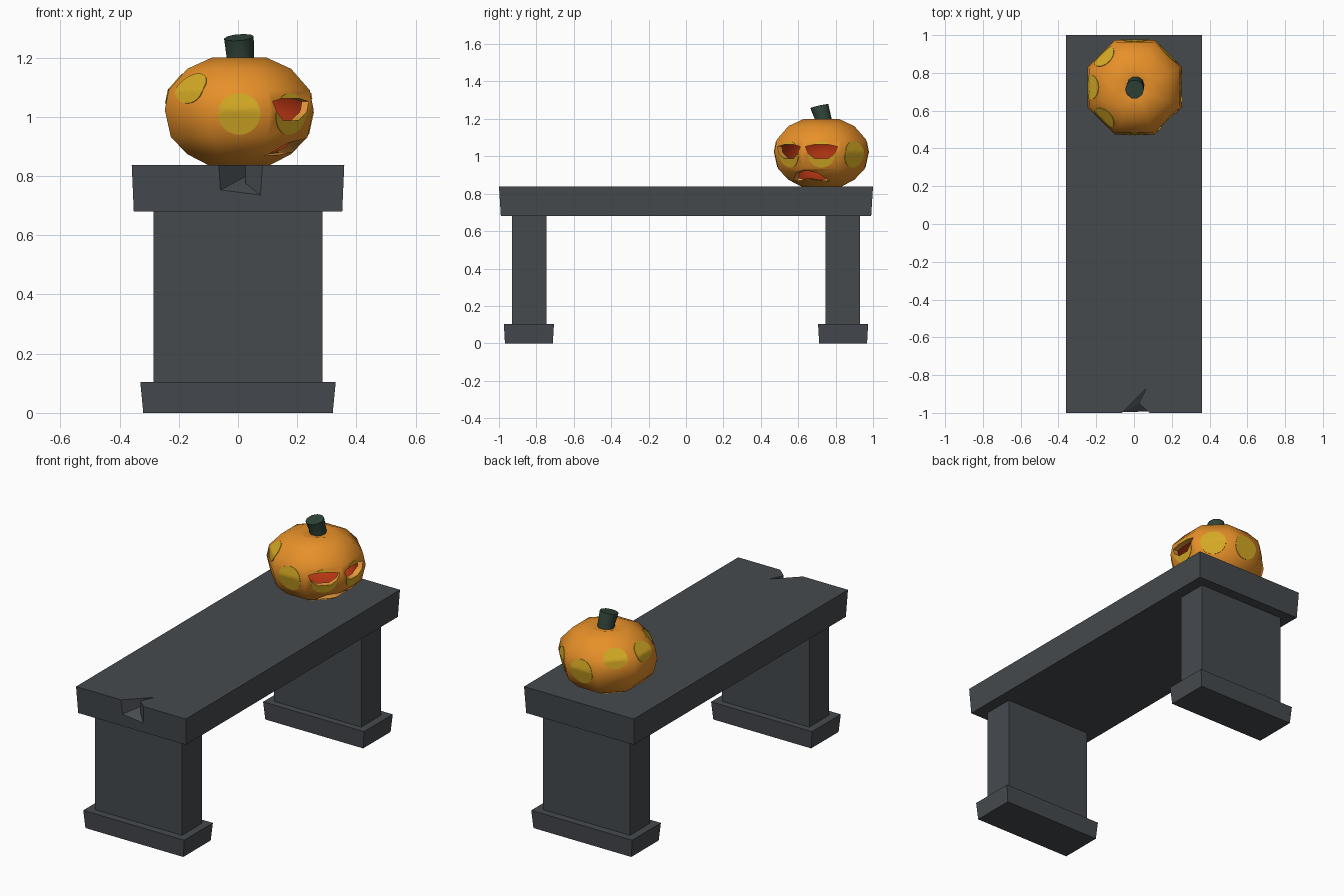
import bpy, bmesh, math
from mathutils import Vector
from mathutils.bvhtree import BVHTree

if "Cube" in bpy.data.objects:
    bpy.data.objects.remove(bpy.data.objects["Cube"])


def material(name, rgb):
    m = bpy.data.materials.new(name)
    m.diffuse_color = (*rgb, 1)
    m.use_nodes = True
    m.node_tree.nodes["Principled BSDF"].inputs["Base Color"].default_value = m.diffuse_color
    return m


STONE = material("dark stone", (0.060, 0.068, 0.076))
ORANGE = material("pumpkin orange", (0.80, 0.28, 0.022))
YELLOW = material("spot yellow", (0.66, 0.40, 0.018))
RED = material("inner red", (0.46, 0.035, 0.006))
RIM = material("cut flesh", (0.95, 0.38, 0.05))
GREEN = material("stem green", (0.030, 0.060, 0.042))


def finish(name, bm, *mats, fix=True):
    if fix:
        bmesh.ops.recalc_face_normals(bm, faces=bm.faces)
    me = bpy.data.meshes.new(name)
    bm.to_mesh(me)
    bm.free()
    ob = bpy.data.objects.new(name, me)
    bpy.context.collection.objects.link(ob)
    for m in mats:
        me.materials.append(m)
    return ob


def activate(ob):
    bpy.ops.object.select_all(action='DESELECT')
    ob.select_set(True)
    bpy.context.view_layer.objects.active = ob


def smooth(ob, degrees):
    activate(ob)
    bpy.ops.object.shade_smooth_by_angle(angle=math.radians(degrees))


def cut(ob, cutter):
    mod = ob.modifiers.new("cut", 'BOOLEAN')
    mod.operation, mod.solver, mod.object = 'DIFFERENCE', 'EXACT', cutter
    mod.material_mode = 'TRANSFER'
    activate(ob)
    bpy.ops.object.modifier_apply(modifier=mod.name)


def block(name, cy, z0, z1, bottom, top):
    """Box whose bottom and top half sizes (x, y) may differ."""
    bm = bmesh.new()
    bmesh.ops.create_cube(bm, size=2)
    for v in bm.verts:
        hx, hy = top if v.co.z > 0 else bottom
        v.co = (v.co.x * hx, cy + v.co.y * hy, z1 if v.co.z > 0 else z0)
    return finish(name, bm, STONE)


# Bench: seat slab, two legs, two feet
seat = block("seat", 0, 0.68, 0.838, (0.352, 0.99), (0.359, 1.0))
for side, s in (("front", -1), ("back", 1)):
    block(side + "_leg", s * 0.8375, 0.10, 0.685, (0.285, 0.0925), (0.285, 0.0925))
    block(side + "_foot", s * 0.84, 0, 0.104, (0.32, 0.128), (0.33, 0.134))

# Chipped notch in the front edge of the seat
chip = [(-0.065, -1.05, 0.75), (-0.065, -1.0, 0.75), (0.065, -0.87, 0.82),
        (0.026, -0.95, 0.775), (0.083, -1.0, 0.73), (0.083, -1.05, 0.73)]
bm = bmesh.new()
low = [bm.verts.new(p) for p in chip]
high = [bm.verts.new((x, y, 0.9)) for x, y, z in chip]
for ring in (low, high):
    for idx in ((0, 1, 4, 5), (1, 3, 4), (1, 2, 3)):
        bm.faces.new([ring[i] for i in idx])
for i in range(6):
    j = (i + 1) % 6
    bm.faces.new((low[i], low[j], high[j], high[i]))
notch = finish("notch_cutter", bm, STONE)
cut(seat, notch)
bpy.data.objects.remove(notch)

# Pumpkin shell: eight sided outer skin and a smaller inner skin
CX, CY, CZ = 0.004, 0.724, 1.02
PROFILE = [(0.115, 0.838), (0.19, 0.874), (0.25, 0.932), (0.272, 1.024),
           (0.258, 1.09), (0.19, 1.162), (0.10, 1.20), (0.045, 1.185)]


def loft(bm, rings, mat=0, flip=False):
    """Closed skin through a list of point rings."""
    loops = [[bm.verts.new(p) for p in r] for r in rings]
    n = len(loops[0])
    faces = [bm.faces.new(loops[0][::-1]), bm.faces.new(loops[-1])]
    for a, b in zip(loops, loops[1:]):
        for i in range(n):
            j = (i + 1) % n
            faces.append(bm.faces.new((a[i], a[j], b[j], b[i])))
    for f in faces:
        f.material_index = mat
        if flip:
            f.normal_flip()


def octagon(r, z):
    return [(CX + r * math.cos(math.radians(22.5 + 45 * k)),
             CY + r * math.sin(math.radians(22.5 + 45 * k)), z) for k in range(8)]


bm = bmesh.new()
loft(bm, [octagon(r, z) for r, z in PROFILE])
bm.normal_update()
skin = BVHTree.FromBMesh(bm)
loft(bm, [octagon(r * 0.87, CZ + (z - CZ) * 0.84) for r, z in PROFILE], 1, True)
pumpkin = finish("pumpkin_shell", bm, ORANGE, RED, fix=False)


def axes(deg):
    a = math.radians(deg)
    return Vector((math.cos(a), math.sin(a), 0)), Vector((-math.sin(a), math.cos(a), 0))


# Round yellow spots laid on every side, following the skin
bm = bmesh.new()
SEG = 24
for k in range(8):
    deg = 45 * k
    d, t = axes(deg)
    upper = deg in (135, 180, 225)
    zc, ru, rv = (1.095, 0.066, 0.05) if upper else (1.01, 0.072, 0.07)

    def on_skin(u, v):
        start = Vector((CX, CY, zc + v)) + t * u + d * 0.6
        hit = skin.ray_cast(start, -d)
        return bm.verts.new(hit[0] + hit[1] * 0.003)

    centre = on_skin(0, 0)
    rings = [[on_skin(ru * q / 5 * math.cos(math.tau * i / SEG),
                      rv * q / 5 * math.sin(math.tau * i / SEG))
              for i in range(SEG)] for q in range(1, 6)]
    for i in range(SEG):
        j = (i + 1) % SEG
        bm.faces.new((centre, rings[0][i], rings[0][j]))
        for a, b in zip(rings, rings[1:]):
            bm.faces.new((a[i], b[i], b[j], a[j]))
spots = finish("spots", bm, YELLOW, fix=False)
mod = spots.modifiers.new("thickness", 'SOLIDIFY')
mod.thickness, mod.offset = 0.006, -1
activate(spots)
bpy.ops.object.modifier_apply(modifier=mod.name)

# Carved face: two half-round eyes and a frowning mouth
EYE = [(-0.086, 1.052), (-0.07, 1.015), (-0.035, 0.987), (0.035, 0.987),
       (0.07, 1.015), (0.086, 1.052), (0.04, 1.062), (-0.04, 1.062)]
MOUTH = [(-0.105, 0.868), (-0.045, 0.872), (0, 0.882), (0.045, 0.872),
         (0.105, 0.868), (0.06, 0.912), (0, 0.926), (-0.06, 0.912)]
for outline, deg in ((EYE, 0), (EYE, -45), (MOUTH, -22.5)):
    d, t = axes(deg)
    bm = bmesh.new()
    loft(bm, [[Vector((CX, CY, z)) + t * u + d * r for u, z in outline]
              for r in (0.10, 0.36)])
    cutter = finish("face_cutter", bm, RIM)
    cut(pumpkin, cutter)
    if outline is EYE:
        cutter.data.materials[0] = YELLOW
        cut(spots, cutter)
    bpy.data.objects.remove(cutter)
smooth(pumpkin, 50)
smooth(spots, 50)

# Stem: short bent stalk with a slanted top
bm = bmesh.new()
rings = []
for x, y, z, r, sx, sy in ((0.008, 0.738, 1.15, 0.048, 0, 0),
                           (0.008, 0.734, 1.20, 0.046, 0.05, 0.1),
                           (0.003, 0.713, 1.268, 0.050, 0.08, 0.22)):
    ring = []
    for k in range(10):
        c, s = r * math.cos(math.tau * k / 10), r * math.sin(math.tau * k / 10)
        ring.append((x + c, y + s, z + sx * c + sy * s))
    rings.append(ring)
loft(bm, rings)
smooth(finish("stem", bm, GREEN), 45)
